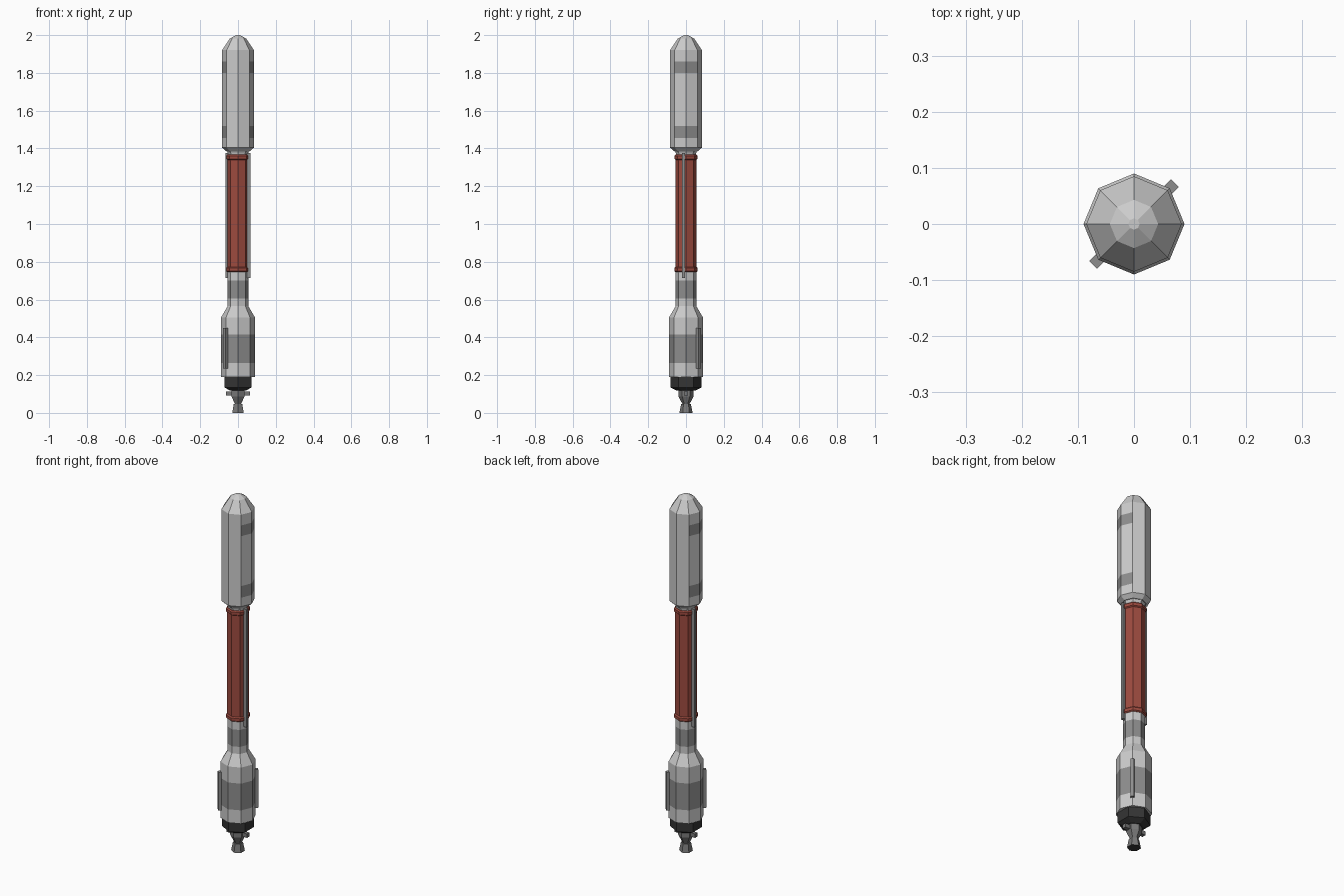
import bpy, bmesh, math
from mathutils import Matrix

if "Cube" in bpy.data.objects:
    bpy.data.objects.remove(bpy.data.objects["Cube"])


def mat(name, rgb):
    m = bpy.data.materials.new(name)
    m.diffuse_color = (*rgb, 1)
    m.use_nodes = True
    m.node_tree.nodes["Principled BSDF"].inputs["Base Color"].default_value = m.diffuse_color
    return m


LIGHT = mat("light grey", (0.60, 0.60, 0.60))
MID = mat("mid grey", (0.27, 0.27, 0.27))
RED = mat("rust red", (0.34, 0.07, 0.05))
BLACK = mat("near black", (0.035, 0.035, 0.035))
METAL = mat("engine grey", (0.19, 0.19, 0.19))


def finish(bm, name, mats, rule=None):
    bmesh.ops.recalc_face_normals(bm, faces=bm.faces)
    if rule:
        for f in bm.faces:
            f.material_index = rule(f.calc_center_median())
    me = bpy.data.meshes.new(name)
    bm.to_mesh(me)
    bm.free()
    for m in mats:
        me.materials.append(m)
    ob = bpy.data.objects.new(name, me)
    bpy.context.collection.objects.link(ob)
    return ob


def lathe(name, profile, mats, sides=8, start=0.0, rule=None):
    """Closed faceted solid from (radius, height) pairs."""
    bm = bmesh.new()
    rings = []
    for r, z in profile:
        angles = [start + 2 * math.pi * i / sides for i in range(sides)]
        rings.append([bm.verts.new((r * math.cos(a), r * math.sin(a), z)) for a in angles])
    for lo, hi in zip(rings, rings[1:]):
        for i in range(sides):
            j = (i + 1) % sides
            bm.faces.new((lo[i], lo[j], hi[j], hi[i]))
    bm.faces.new(rings[0][::-1])
    bm.faces.new(rings[-1])
    return finish(bm, name, mats, rule)


def box(name, centre, size, material, turn=0.0):
    """Box placed at centre, then swung about the rocket axis."""
    bm = bmesh.new()
    m = Matrix.Rotation(turn, 4, 'Z') @ Matrix.Translation(centre) @ Matrix.Diagonal((*size, 1))
    bmesh.ops.create_cube(bm, size=1, matrix=m)
    return finish(bm, name, [material])


# payload fairing with grey patches on its left and right sides
def fairing_rule(c):
    band = 1.80 < c.z < 1.86 or 1.455 < c.z < 1.52
    return int(band and abs(c.x) > abs(c.y))


lathe("fairing",
      [(0.062, 1.385), (0.085, 1.405), (0.085, 1.455), (0.085, 1.52), (0.085, 1.80),
       (0.085, 1.86), (0.085, 1.92), (0.043, 1.982), (0.01, 2.0)],
      [LIGHT, MID], rule=fairing_rule)
lathe("fairing_neck", [(0.052, 1.35), (0.052, 1.372), (0.06, 1.39)], [LIGHT])

# red middle stage with end collars
lathe("red_stage", [(0.056, 0.745), (0.056, 1.365)], [RED])
for name, z in (("lower_collar", 0.748), ("upper_collar", 1.343)):
    lathe(name, [(0.056, z - 0.003), (0.062, z + 0.002), (0.062, z + 0.018), (0.056, z + 0.024)], [RED])

# cable ducts on opposite sides
for i in range(2):
    box(f"cable_duct_{i + 1}", (0.057, -0.013, 1.045), (0.018, 0.016, 0.66), MID, i * math.pi)

# lower body: narrow interstage flaring to the wide tank
lathe("lower_body",
      [(0.09, 0.19), (0.09, 0.265), (0.09, 0.415), (0.09, 0.505), (0.055, 0.565),
       (0.055, 0.605), (0.055, 0.70), (0.055, 0.75)],
      [LIGHT, MID],
      rule=lambda c: int(0.27 < c.z < 0.41 or 0.61 < c.z < 0.69))

# side boxes on the tank diagonals
for i in range(2):
    box(f"side_box_{i + 1}", (0.09, 0, 0.3425), (0.026, 0.019, 0.215), MID, math.pi / 4 + i * math.pi)

# engine section, six sided with corners on the y axis
HALF = math.pi / 2
lathe("engine_skirt", [(0.05, 0.118), (0.082, 0.135), (0.082, 0.192)], [BLACK], 6, HALF)
lathe("engine_mount", [(0.018, 0.045), (0.04, 0.088), (0.04, 0.122)], [METAL], 6, HALF)
lathe("nozzle", [(0.035, 0.0), (0.026, 0.047)], [METAL, BLACK], 6, HALF,
      rule=lambda c: int(c.z < 0.001))
for i in range(2):
    box(f"small_thruster_{i + 1}", (0.049, 0, 0.102), (0.03, 0.022, 0.022), METAL, i * math.pi)
